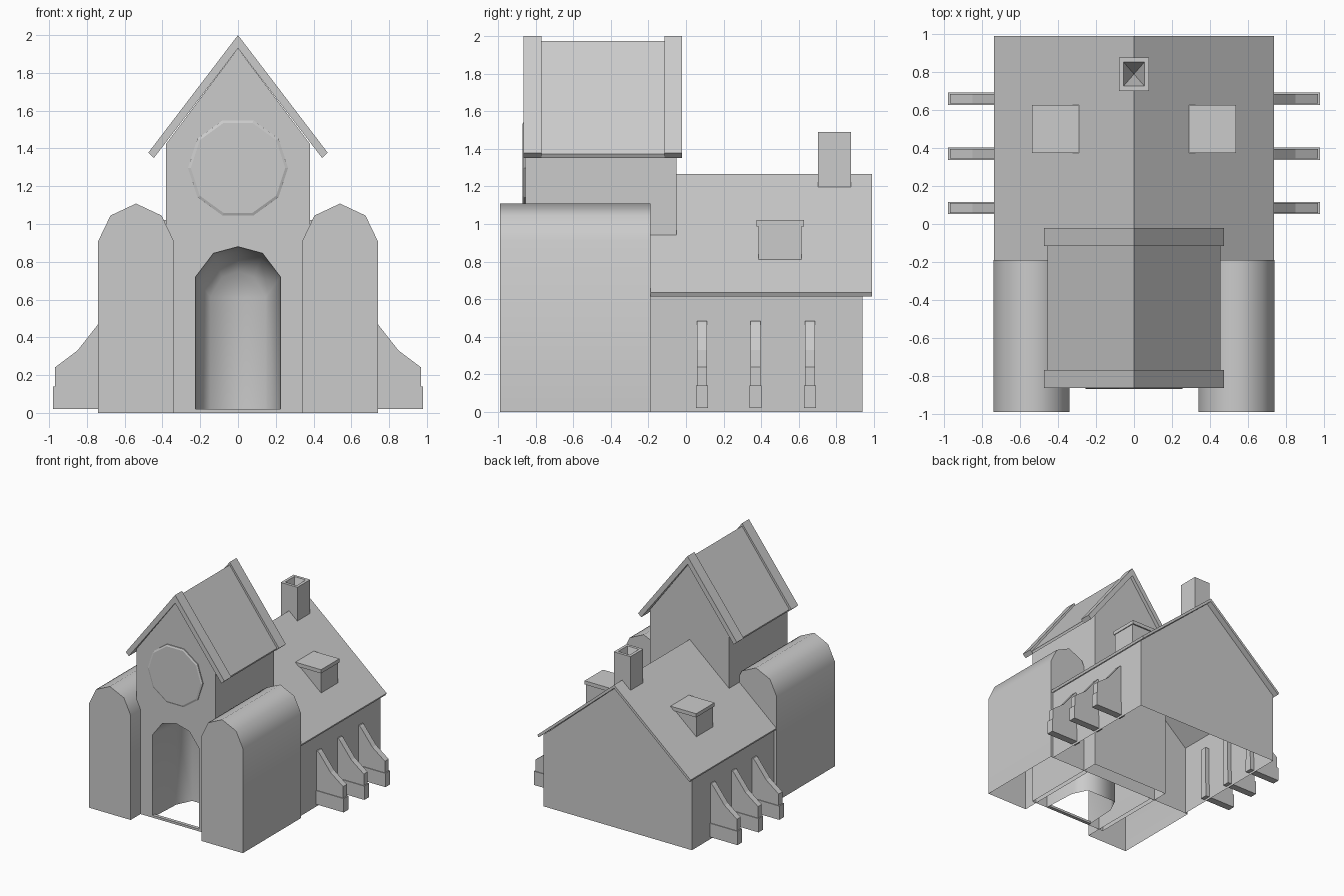
import bpy, bmesh, math

cube = bpy.data.objects.get("Cube")
if cube:
    bpy.data.objects.remove(cube, do_unlink=True)

stone = bpy.data.materials.new("pale_grey_stone")
stone.use_nodes = True
stone.diffuse_color = (0.6, 0.6, 0.6, 1)
stone.node_tree.nodes["Principled BSDF"].inputs["Base Color"].default_value = (0.6, 0.6, 0.6, 1)


def finish(name, bm, smooth=None):
    bmesh.ops.recalc_face_normals(bm, faces=bm.faces)
    mesh = bpy.data.meshes.new(name)
    bm.to_mesh(mesh)
    bm.free()
    mesh.materials.append(stone)
    ob = bpy.data.objects.new(name, mesh)
    bpy.context.collection.objects.link(ob)
    if smooth:
        bpy.ops.object.select_all(action="DESELECT")
        bpy.context.view_layer.objects.active = ob
        ob.select_set(True)
        bpy.ops.object.shade_smooth_by_angle(angle=math.radians(smooth))
    return ob


def prism(name, profile, y0, y1, open_floor=False, smooth=None):
    """Extrude an x-z outline from y0 to y1."""
    bm = bmesh.new()
    rings = [[bm.verts.new((x, y, z)) for x, z in profile] for y in (y0, y1)]
    for ring in rings:
        bm.faces.new(ring)
    n = len(profile)
    for i in range(n):
        j = (i + 1) % n
        if open_floor and profile[i][1] == 0 and profile[j][1] == 0:
            continue
        bm.faces.new((rings[0][i], rings[0][j], rings[1][j], rings[1][i]))
    return finish(name, bm, smooth)


def box(name, x0, x1, y0, y1, z0, z1):
    return prism(name, [(x0, z0), (x1, z0), (x1, z1), (x0, z1)], y0, y1)


def chevron(name, half, eave, apex, lip_x, lip_z, under, y0, y1):
    """Pitched roof sheet with square-cut eaves."""
    prism(name, [(-half, eave), (0, apex), (half, eave),
                 (lip_x, lip_z), (0, under), (-lip_x, lip_z)], y0, y1)


# Nave, open below, and its roof
prism("nave_walls", [(-0.715, 0), (0.715, 0), (0.715, 0.62), (0, 1.235), (-0.715, 0.62)],
      -0.19, 0.94, open_floor=True)
chevron("nave_roof", 0.737, 0.635, 1.265, 0.727, 0.615, 1.236, -0.19, 0.99)

# Side towers, dormers and buttresses on both sides
arch = [(-0.2, 0), (0.2, 0), (0.2, 0.91), (0.135, 1.045), (0, 1.108), (-0.135, 1.045), (-0.2, 0.91)]
buttress = [(0.68, 0.14), (0.97, 0.14), (0.97, 0.24), (0.85, 0.33), (0.74, 0.47), (0.725, 0.485), (0.68, 0.485)]
for side, s in (("left", 1), ("right", -1)):
    prism(side + "_tower", [(s * 0.54 + x, z) for x, z in arch], -0.99, -0.19,
          open_floor=True, smooth=55)
    box(side + "_dormer", s * 0.3, s * 0.53, 0.385, 0.615, 0.81, 0.99)
    box(side + "_dormer_roof", s * 0.29, s * 0.537, 0.375, 0.627, 0.988, 1.02)
    for i, y in enumerate((0.085, 0.37, 0.66)):
        prism(f"{side}_buttress_{i}", [(s * x, z) for x, z in buttress], y - 0.026, y + 0.026)
        box(f"{side}_buttress_base_{i}", s * 0.68, s * 0.98, y - 0.032, y + 0.032, 0.02, 0.14)

# Central block: side, back and front walls, with an arched doorway in the front
F, B = -0.855, -0.05
outline = [(0.38, 0), (0.38, 1.425), (0, 1.93), (-0.38, 1.425), (-0.38, 0)]
door = [(0.225, 0), (0.225, 0.72), (0.13, 0.845), (0, 0.88), (-0.13, 0.845), (-0.225, 0.72), (-0.225, 0)]
bm = bmesh.new()
front = [bm.verts.new((x, F, z)) for x, z in outline]
back = [bm.verts.new((x, B, z)) for x, z in outline]
opening = [bm.verts.new((x, F, z)) for x, z in door]
bm.faces.new(back)
for i in range(4):
    bm.faces.new((front[i], front[i + 1], back[i + 1], back[i]))
bm.faces.new((front[0], front[1], front[2], opening[3], opening[2], opening[1], opening[0]))
bm.faces.new((front[4], front[3], front[2], opening[3], opening[4], opening[5], opening[6]))
finish("central_block", bm)

# Door niche, narrowing a little towards its back
bm = bmesh.new()
rings = [[bm.verts.new((x * k, y, z * h)) for x, z in door]
         for y, k, h in ((F, 1, 1), (-0.55, 0.93, 0.97), (-0.42, 0.65, 0.85))]
for a, b in zip(rings, rings[1:]):
    for i in range(6):
        bm.faces.new((a[i], a[i + 1], b[i + 1], b[i]))
bm.faces.new(rings[-1])
niche = finish("door_niche", bm, smooth=80)
niche.data.flip_normals()
box("door_sill", -0.225, 0.225, F, F + 0.03, 0, 0.02)

# Central roof panel with raised rims at both ends
chevron("central_roof", 0.455, 1.372, 1.975, 0.445, 1.352, 1.931, -0.78, -0.1)
for name, y0 in (("front_roof_rim", -0.865), ("back_roof_rim", -0.115)):
    chevron(name, 0.475, 1.377, 2.0, 0.445, 1.35, 1.93, y0, y0 + 0.095)

# Ten-sided round plate on the gable
bm = bmesh.new()
rings = [[bm.verts.new((r * math.cos(math.tau * (i + 0.5) / 10 + math.pi / 10), y,
                        1.297 + r * math.sin(math.tau * (i + 0.5) / 10 + math.pi / 10)))
          for i in range(10)]
         for r, y in ((0.265, F + 0.005), (0.265, F - 0.008), (0.25, F - 0.014))]
for a, b in zip(rings, rings[1:]):
    for i in range(10):
        j = (i + 1) % 10
        bm.faces.new((a[i], a[j], b[j], b[i]))
bm.faces.new(rings[-1])
finish("round_gable_plate", bm)

# Chimney with a flue tapering to a point
bm = bmesh.new()
corners = [(-1, -1), (1, -1), (1, 1), (-1, 1)]
rings = [[bm.verts.new((x * r, 0.79 + y * (r + 0.008), z)) for x, y in corners]
         for r, z in ((0.08, 1.19), (0.08, 1.49), (0.055, 1.49))]
tip = bm.verts.new((0, 0.79, 1.3))
bm.faces.new(rings[0])
for i in range(4):
    j = (i + 1) % 4
    for a, b in zip(rings, rings[1:]):
        bm.faces.new((a[i], a[j], b[j], b[i]))
    bm.faces.new((rings[2][i], rings[2][j], tip))
finish("chimney", bm)
